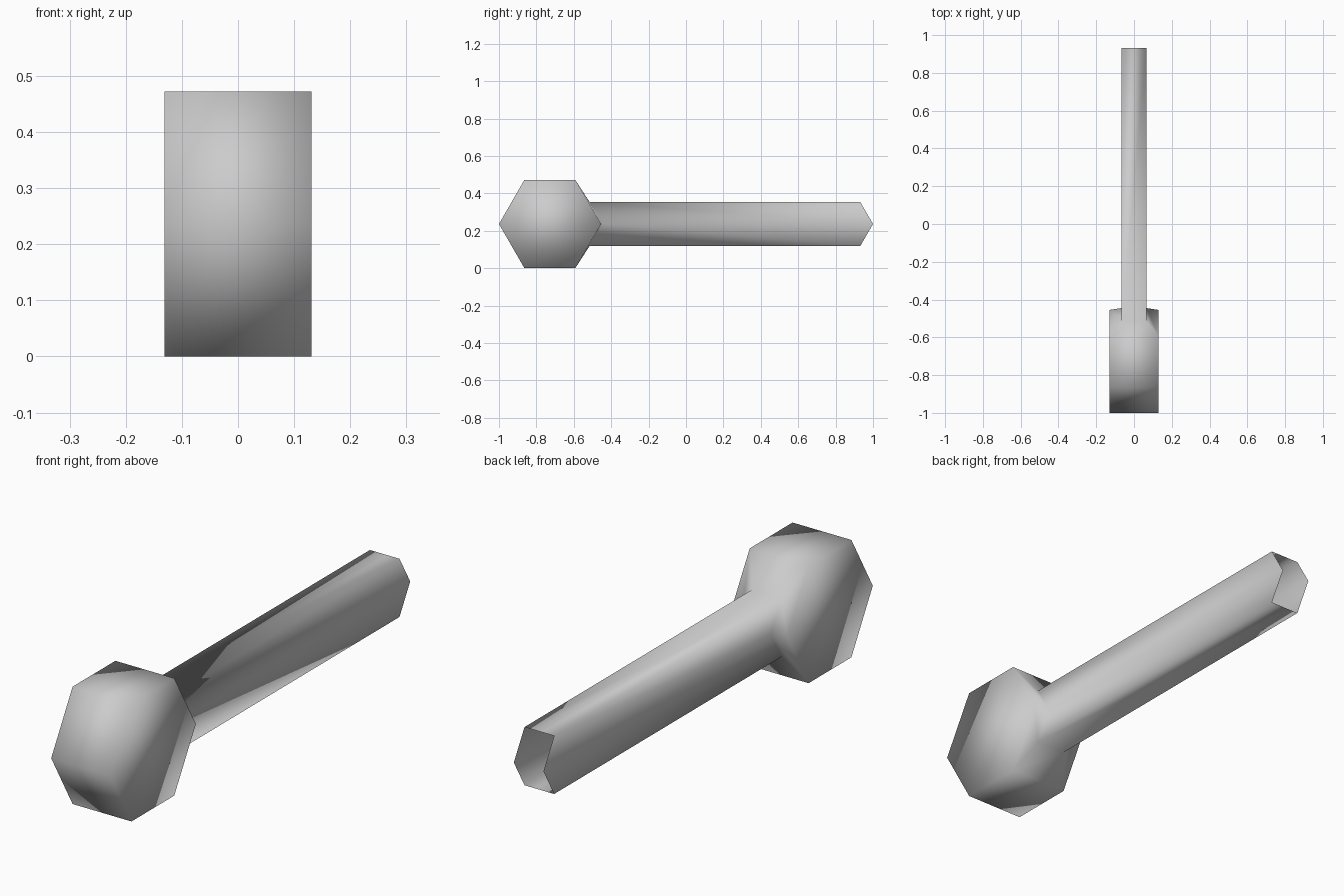
import bpy
import bmesh

cube = bpy.data.objects.get("Cube")
if cube:
    bpy.data.objects.remove(cube, do_unlink=True)

MID = 0.236            # height of the long axis

grey = bpy.data.materials.new("plain_grey")
grey.use_nodes = True
grey.diffuse_color = (0.6, 0.6, 0.6, 1)
grey.node_tree.nodes["Principled BSDF"].inputs["Base Color"].default_value = grey.diffuse_color

bm = bmesh.new()


def pair(half_width, y, z):
    """Two mirrored vertices, left and right."""
    return [bm.verts.new((s * half_width, y, z)) for s in (-1, 1)]


def chevron_ring(half_width, half_height, y_edge, y_tip):
    """Closed loop of six vertices folded to a point along its middle."""
    top = pair(half_width, y_edge, MID + half_height)
    tip = pair(half_width, y_tip, MID)
    low = pair(half_width, y_edge, MID - half_height)
    return [top[0], top[1], tip[1], low[1], low[0], tip[0]]


def bridge(a, b):
    for i in range(len(a)):
        j = (i + 1) % len(a)
        bm.faces.new((a[i], a[j], b[j], b[i]))


# Head: hexagonal prism lying across, its back face opening into the handle
back = chevron_ring(0.131, MID, -0.592, -0.455)
front = chevron_ring(0.131, MID, -0.864, -1.0)
for i, j in ((0, 1), (3, 4)):                      # top and bottom
    bm.faces.new((back[i], back[j], front[j], front[i]))
for i, j, k, m in ((0, 1, 2, 5), (5, 2, 3, 4)):    # sloping front
    bm.faces.new((front[i], front[j], front[k], front[m]))
for i, j, k in ((0, 5, 4), (1, 2, 3)):             # hexagonal end caps
    bm.faces.new((back[i], back[j], back[k], front[k], front[j], front[i]))

# Handle: hollow tube grown from the head, open at the far end
root = chevron_ring(0.066, 0.117, -0.515, -0.445)
end = chevron_ring(0.066, 0.117, 0.932, 1.0)
bridge(back, root)
bridge(root, end)

bmesh.ops.recalc_face_normals(bm, faces=bm.faces)
for face in bm.faces:
    face.smooth = True

mesh = bpy.data.meshes.new("mallet")
bm.to_mesh(mesh)
bm.free()
mesh.materials.append(grey)
bpy.context.collection.objects.link(bpy.data.objects.new("mallet", mesh))
